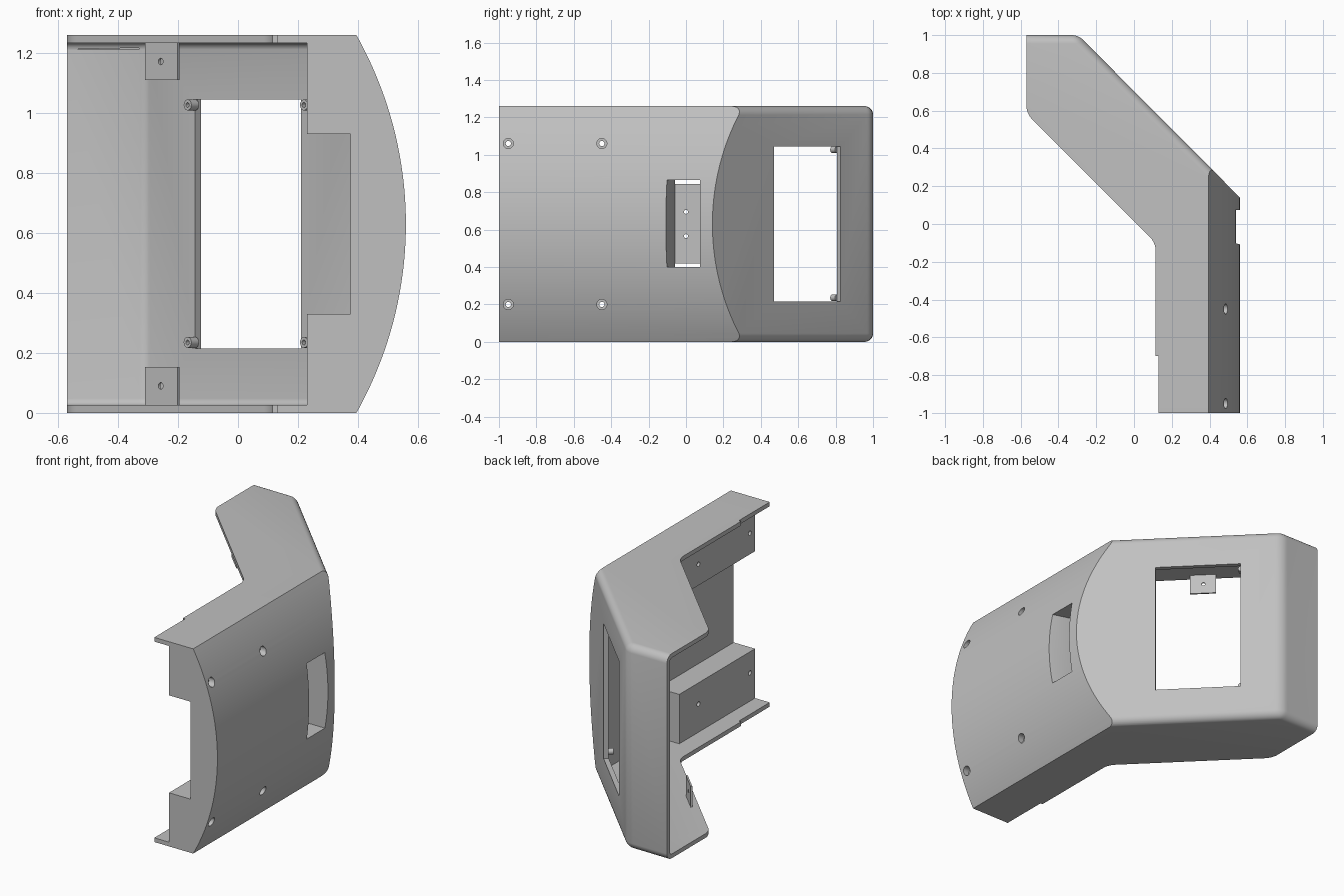
import bpy, bmesh, math
from mathutils import Matrix, Vector

if "Cube" in bpy.data.objects:
    bpy.data.objects.remove(bpy.data.objects["Cube"], do_unlink=True)

H = 1.26       # overall height
MID = H / 2
T = 0.026      # plate thickness

grey = bpy.data.materials.new("plain grey")
grey.use_nodes = True
COLOUR = (0.53, 0.53, 0.53, 1)
grey.diffuse_color = COLOUR
grey.node_tree.nodes["Principled BSDF"].inputs["Base Color"].default_value = COLOUR


def make(name, bm):
    bmesh.ops.recalc_face_normals(bm, faces=bm.faces)
    mesh = bpy.data.meshes.new(name)
    bm.to_mesh(mesh)
    bm.free()
    mesh.materials.append(grey)
    ob = bpy.data.objects.new(name, mesh)
    bpy.context.collection.objects.link(ob)
    return ob


def prism(name, plan, z0, z1, corners=(), rims=(), radius=0.04):
    """Extrude a plan outline; corners are (index, radius), rims are rounded sides."""
    bm = bmesh.new()
    low = [bm.verts.new((x, y, z0)) for x, y in plan]
    high = [bm.verts.new((x, y, z1)) for x, y in plan]
    n = len(plan)
    bm.faces.new(low)
    bm.faces.new(high)
    for i in range(n):
        j = (i + 1) % n
        bm.faces.new((low[i], low[j], high[j], high[i]))
    bmesh.ops.recalc_face_normals(bm, faces=bm.faces)
    rim_edges = [bm.edges.get((ring[i], ring[(i + 1) % n])) for ring in (low, high) for i in rims]
    # upright edge shared by two rounded sides
    rim_edges += [bm.edges.get((low[i], high[i])) for i in rims if (i - 1) in rims]
    upright = [(bm.edges.get((low[i], high[i])), r) for i, r in corners]
    if rim_edges:
        bmesh.ops.bevel(bm, geom=rim_edges, offset=radius, segments=6, profile=0.5, affect='EDGES')
    for e, r in upright:
        bmesh.ops.bevel(bm, geom=[e], offset=r, segments=6, profile=0.5, affect='EDGES')
    return make(name, bm)


def box(name, x0, x1, y0, y1, z0, z1):
    return prism(name, [(x0, y0), (x1, y0), (x1, y1), (x0, y1)], z0, z1)


def rod(name, start, end, radius, sides=24):
    a, b = Vector(start), Vector(end)
    turn = (b - a).to_track_quat('Z', 'Y').to_matrix().to_4x4()
    bm = bmesh.new()
    bmesh.ops.create_cone(bm, cap_ends=True, segments=sides, radius1=radius, radius2=radius,
                          depth=(b - a).length, matrix=Matrix.Translation((a + b) / 2) @ turn)
    return make(name, bm)


def boolean(target, tool, operation='DIFFERENCE'):
    mod = target.modifiers.new(operation, 'BOOLEAN')
    mod.object, mod.operation, mod.solver = tool, operation, 'EXACT'
    bpy.context.view_layer.objects.active = target
    bpy.ops.object.modifier_apply(modifier=mod.name)
    bpy.data.objects.remove(tool, do_unlink=True)


def slanted(along, depth, z):
    """Point by x position on the sloping wall, moved inward by depth."""
    d = depth / math.sqrt(2)
    return Vector((along - d, 0.70 - along - d, z))


# Outer body: bent plan with rounded rear rims
shell = prism("housing_shell",
              [(-0.57, 1), (-0.295, 1), (0.8, -0.1), (0.8, -1), (0.13, -1), (0.13, -0.7),
               (0.115, -0.7), (0.115, -0.1), (-0.57, 0.585)],
              0, H, corners=[(7, 0.04), (8, 0.04)], rims=(0, 1), radius=0.045)

# Bulging side face
R = 1.285
boolean(shell, rod("bulge", (0.56 - R, -2, MID), (0.56 - R, 2, MID), R, 240), 'INTERSECT')

# Hollow rear part, grip recess and central channel
boolean(shell, prism("cavity",
                     [(-0.9, 0.972), (-0.308, 0.972), (0.375, 0.286), (0.375, -0.263), (-0.9, -0.263)],
                     T, H - T, rims=(0, 1), radius=0.022))
boolean(shell, box("grip_recess", -0.9, 0.23, -1.2, -0.2, T, H - T))
boolean(shell, box("channel", 0.1, 0.375, -1.2, -0.2, 0.33, 0.93))

# Window through the sloping wall
a, b = 0.23, -0.125
plan = [slanted(x, d, 0).xy for x, d in ((a, -0.1), (b, -0.1), (b, 0.1), (a, 0.1))]
boolean(shell, prism("window", plan, 0.215, 1.045))

# Side slot with one sloping end
boolean(shell, prism("slot", [(0.7, -0.15), (0.4, -0.06), (0.3, -0.06), (0.3, 0.075), (0.7, 0.075)],
                     0.4, 0.865))

# Counterbored screw holes through the grip blocks
for y in (-0.95, -0.45):
    for z in (0.2, H - 0.2):
        boolean(shell, rod("hole", (0.1, y, z), (0.8, y, z), 0.014))
        boolean(shell, rod("counterbore", (0.45, y, z), (0.8, y, z), 0.027))

# Plate at the bottom of the slot
plate = box("slot_plate", 0.376, 0.40, -0.062, 0.077, 0.42, 0.845)
for z in (MID - 0.065, MID + 0.065):
    boolean(plate, rod("pin_hole", (0.3, 0, z), (0.5, 0, z), 0.011))
parts = [shell, plate]

# Mounting tabs parallel to the sloping wall
for name, z0, z1, hole in (("lower_tab", T - 0.005, 0.153, 0.09),
                           ("upper_tab", 1.11, H - T + 0.005, 1.172)):
    plan = [(-0.31, 0.38), (-0.202, 0.272), (-0.195, 0.279), (-0.303, 0.387)]
    tab = prism(name, plan, z0, z1)
    boolean(tab, rod("tab_hole", (-0.31, 0.276, hole), (-0.2, 0.386, hole), 0.011))
    parts.append(tab)

# Screw bosses around the window
for side, x in (("near", 0.262), ("far", -0.126)):
    for level, z in (("lower", 0.235), ("upper", 1.027)):
        boss = rod(side + "_" + level + "_boss", slanted(x, 0.024, z), slanted(x, 0.06, z), 0.018)
        boolean(boss, rod("bore", slanted(x, 0.035, z), slanted(x, 0.1, z), 0.008))
        parts.append(boss)

# Smooth rounded areas, keep creases
bpy.ops.object.select_all(action='DESELECT')
for ob in parts:
    ob.select_set(True)
bpy.context.view_layer.objects.active = shell
bpy.ops.object.shade_smooth_by_angle(angle=math.radians(30))
